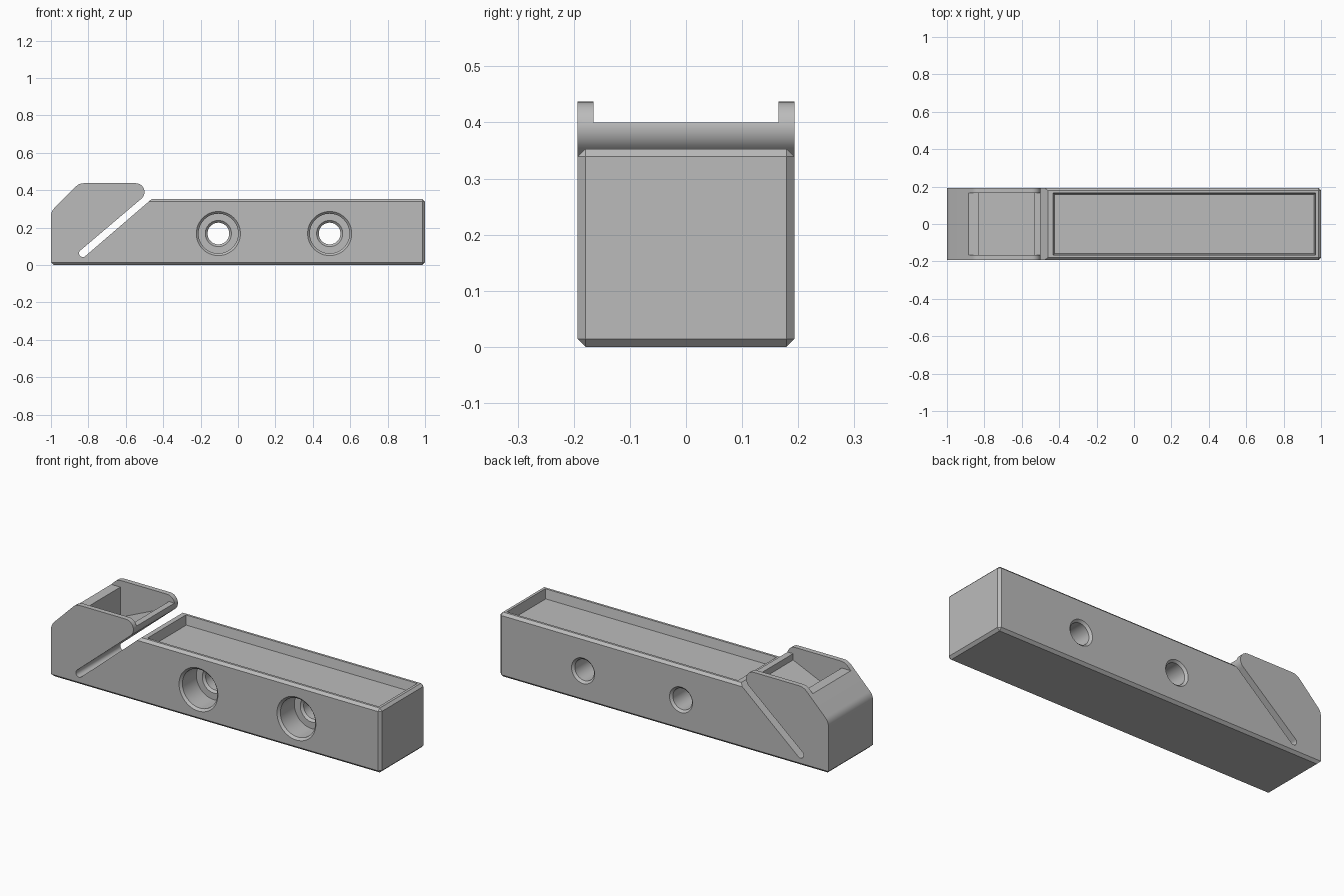
import bpy, bmesh, math
from mathutils import Vector

cube = bpy.data.objects.get("Cube")
if cube:
    bpy.data.objects.remove(cube, do_unlink=True)

HALF, CH = 0.193, 0.014      # half width, chamfer size
TOP, HEAD = 0.353, 0.437     # tray body height, clip head height

grey = bpy.data.materials.new("plain grey")
grey.use_nodes = True
colour = (0.5, 0.5, 0.5, 1)
grey.diffuse_color = colour
grey.node_tree.nodes["Principled BSDF"].inputs["Base Color"].default_value = colour


def arc(cx, cz, r, start, end, n):
    steps = [math.radians(start + (end - start) * i / n) for i in range(n + 1)]
    return [(cx + r * math.cos(a), cz + r * math.sin(a)) for a in steps]


def finish(name, bm):
    bmesh.ops.recalc_face_normals(bm, faces=bm.faces)
    mesh = bpy.data.meshes.new(name)
    bm.to_mesh(mesh)
    bm.free()
    mesh.materials.append(grey)
    ob = bpy.data.objects.new(name, mesh)
    bpy.context.collection.objects.link(ob)
    return ob


def extrude_profile(points, half):
    """Side profile in x/z, extruded across the width."""
    bm = bmesh.new()
    face = bm.faces.new([bm.verts.new((x, -half, z)) for x, z in points])
    out = bmesh.ops.extrude_face_region(bm, geom=[face])
    moved = [g for g in out["geom"] if isinstance(g, bmesh.types.BMVert)]
    bmesh.ops.translate(bm, verts=moved, vec=(0, 2 * half, 0))
    return bm


def bore(x, z, rings):
    """Stepped round cutter along y from (radius, y) rings."""
    bm = bmesh.new()
    n = 48
    loops = []
    for r, y in rings:
        loops.append([bm.verts.new((px, y, pz))
                      for px, pz in arc(x, z, r, 0, 360 - 360 / n, n - 1)])
    for a, b in zip(loops, loops[1:]):
        for i in range(n):
            j = (i + 1) % n
            bm.faces.new((a[i], a[j], b[j], b[i]))
    bm.faces.new(loops[0])
    bm.faces.new(loops[-1])
    return bm


def cut(body, name, bm):
    cutter = finish(name, bm)
    cutter.hide_render = True
    mod = body.modifiers.new(name, "BOOLEAN")
    mod.operation, mod.solver, mod.object = "DIFFERENCE", "EXACT", cutter
    bpy.context.view_layer.objects.active = body
    bpy.ops.object.modifier_apply(modifier=name)
    bpy.data.objects.remove(cutter, do_unlink=True)


# Side profile: clip head, angled slot, tray body
tilt = 40.7
t = math.radians(tilt)
slot = Vector((-0.83, 0.062))
normal = Vector((-math.sin(t), math.cos(t)))
low = slot - normal * 0.02
run = (TOP - low.y) / math.sin(t)
mouth = (low.x + run * math.cos(t), TOP)
profile = [(-1, 0)]
profile += arc(-0.94, 0.261, 0.06, 180, 135, 6)
profile += arc(-0.824, HEAD - 0.06, 0.06, 135, 90, 6)
profile += arc(-0.547, HEAD - 0.047, 0.047, 90, tilt - 90, 14)
profile += arc(slot.x, slot.y, 0.02, tilt + 90, tilt + 270, 10)
profile += [mouth, (1, TOP), (1, 0)]
bm = extrude_profile(profile, HALF)

# Chamfer the base, the far end and the tray's outer rim
def near(a, b):
    return abs(a - b) < 1e-4


edges = []
for e in bm.edges:
    a, b = (v.co for v in e.verts)
    base = near(a.z, 0) and near(b.z, 0)
    end = near(a.x, 1) and near(b.x, 1)
    rim = near(a.z, TOP) and near(b.z, TOP) and not near(a.x, b.x)
    if base or end or rim:
        edges.append(e)
bmesh.ops.bevel(bm, geom=edges, offset=CH, offset_type="OFFSET",
                segments=1, affect="EDGES")
body = finish("clip_tray_body", bm)

# Shallow tray recess with drafted walls
bm = bmesh.new()
bmesh.ops.create_cube(bm, size=1)
for v in bm.verts:
    upper = v.co.z > 0
    inset = 0 if upper else 0.011
    v.co.x = 0.973 - inset if v.co.x > 0 else -0.435 + inset
    v.co.y = math.copysign(0.168 - inset, v.co.y)
    v.co.z = TOP + 0.01 if upper else TOP - 0.05
cut(body, "tray_recess", bm)

# Lowered middle of the head, then its sloping pocket
cut(body, "head_channel", extrude_profile(
    [(-1.1, 0.4), (-0.45, 0.4), (-0.45, 0.5), (-1.1, 0.5)], 0.165))
cut(body, "head_pocket", extrude_profile(
    [(-0.83, 0.235), (-0.535, 0.365), (-0.535, 0.45), (-0.83, 0.45)], 0.165))

# Counterbored screw holes, entered from the front
for x in (-0.105, 0.49):
    cut(body, "screw_hole", bore(x, 0.168, [
        (0.13, -HALF - 0.012), (0.118, -HALF), (0.106, -HALF + 0.012),
        (0.106, -0.06), (0.07, -0.06), (0.058, -0.048),
        (0.058, HALF - 0.012), (0.07, HALF), (0.082, HALF + 0.012)]))

bpy.ops.object.select_all(action="DESELECT")
body.select_set(True)
bpy.context.view_layer.objects.active = body
bpy.ops.object.shade_smooth_by_angle(angle=math.radians(25))
